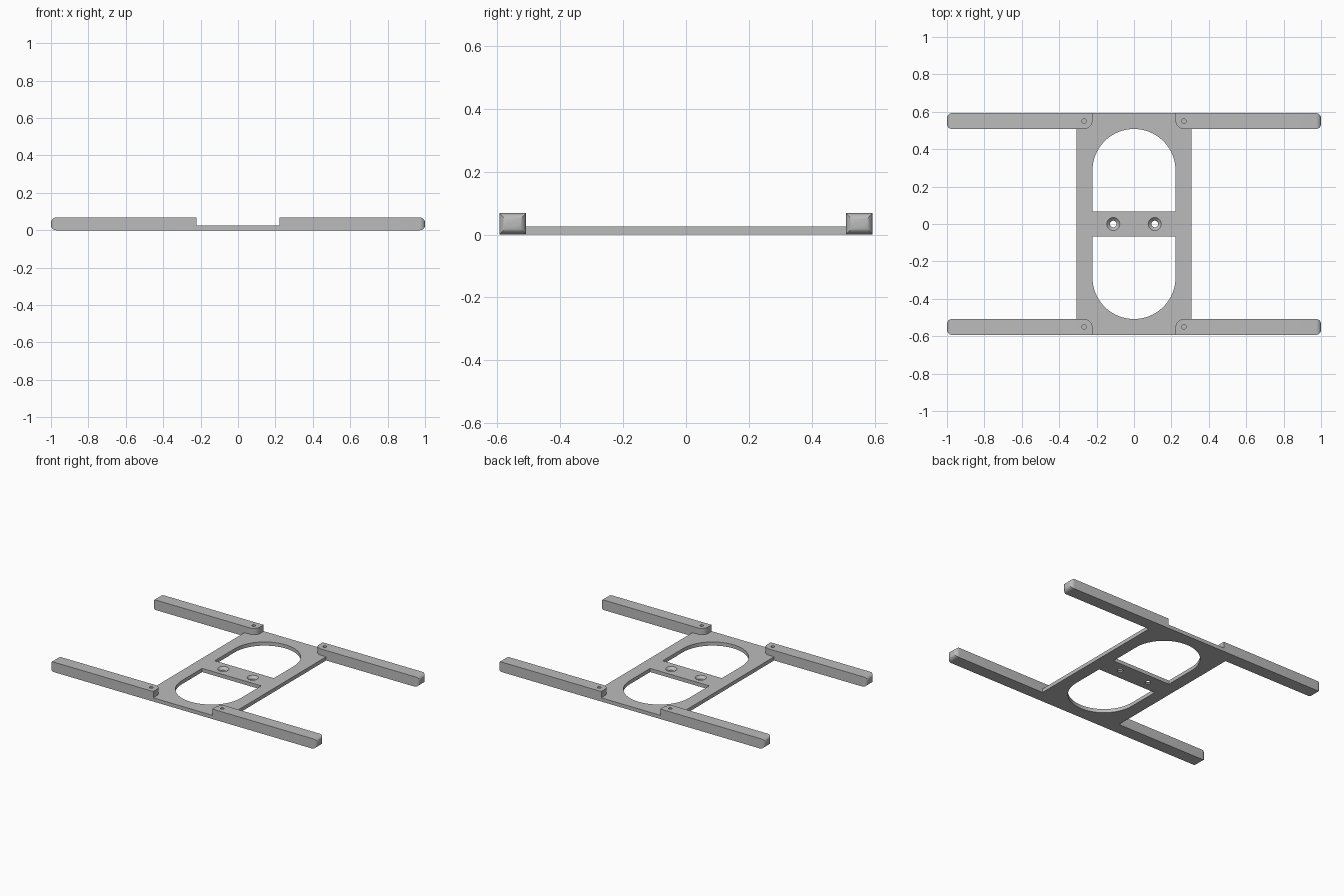
import bpy
import bmesh
from math import cos, sin, pi

default = bpy.data.objects.get("Cube")
if default:
    bpy.data.objects.remove(default, do_unlink=True)

HALF_Y = 0.593       # outer edge of the frame
ARM_IN_Y = 0.508     # inner edge of the arms
PLATE_X = 0.307
WINDOW_X = 0.222
PLATE_H = 0.025
ARM_H = 0.068

grey = bpy.data.materials.new("plain grey")
grey.use_nodes = True
colour = (0.5, 0.5, 0.5, 1)
grey.diffuse_color = colour
grey.node_tree.nodes["Principled BSDF"].inputs["Base Color"].default_value = colour


def make_object(name, bm):
    bmesh.ops.recalc_face_normals(bm, faces=bm.faces)
    mesh = bpy.data.meshes.new(name)
    bm.to_mesh(mesh)
    bm.free()
    mesh.materials.append(grey)
    obj = bpy.data.objects.new(name, mesh)
    bpy.context.collection.objects.link(obj)
    return obj


def prism(name, outline, z0, z1):
    bm = bmesh.new()
    face = bm.faces.new([bm.verts.new((x, y, z0)) for x, y in outline])
    top = bmesh.ops.extrude_face_region(bm, geom=[face])["geom"]
    verts = [v for v in top if isinstance(v, bmesh.types.BMVert)]
    bmesh.ops.translate(bm, vec=(0, 0, z1 - z0), verts=verts)
    return make_object(name, bm)


def cone(name, x, y, z0, z1, r0, r1):
    bm = bmesh.new()
    bmesh.ops.create_cone(bm, cap_ends=True, segments=32, radius1=r0, radius2=r1, depth=z1 - z0)
    bmesh.ops.translate(bm, vec=(x, y, (z0 + z1) / 2), verts=bm.verts)
    return make_object(name, bm)


def arm(name, sx, sy):
    bm = bmesh.new()
    bmesh.ops.create_cube(bm, size=1)
    for v in bm.verts:
        v.co.x = 1 if v.co.x > 0 else WINDOW_X
        v.co.y = HALF_Y if v.co.y > 0 else ARM_IN_Y
        v.co.z = ARM_H if v.co.z > 0 else 0
    # Soft tip and a rounded inner corner
    tip = [e for e in bm.edges if all(v.co.x > 0.9 for v in e.verts)]
    bmesh.ops.bevel(bm, geom=tip, offset=0.027, segments=8, profile=0.5, affect='EDGES')
    inner = [e for e in bm.edges if all(v.co.x < 0.3 and v.co.y < 0.55 for v in e.verts)]
    bmesh.ops.bevel(bm, geom=inner, offset=0.045, segments=10, profile=0.5, affect='EDGES')
    for v in bm.verts:
        v.co.x *= sx
        v.co.y *= sy
    return make_object(name, bm)


def combine(target, tools, operation):
    for tool in tools:
        mod = target.modifiers.new(tool.name, 'BOOLEAN')
        mod.operation = operation
        mod.solver = 'EXACT'
        mod.object = tool
    bpy.context.view_layer.update()
    depsgraph = bpy.context.evaluated_depsgraph_get()
    result = bpy.data.meshes.new_from_object(target.evaluated_get(depsgraph))
    target.modifiers.clear()
    target.data = result
    for tool in tools:
        bpy.data.objects.remove(tool, do_unlink=True)


# Flat centre plate with four arms
frame = prism("frame_with_arms",
              [(-PLATE_X, -HALF_Y), (PLATE_X, -HALF_Y), (PLATE_X, HALF_Y), (-PLATE_X, HALF_Y)],
              0, PLATE_H)
corners = [(sx, sy) for sx in (-1, 1) for sy in (-1, 1)]
combine(frame, [arm("arm", sx, sy) for sx, sy in corners], 'UNION')

cutters = []
# Arched windows on both sides of the crossbar
for s in (-1, 1):
    arch = [(WINDOW_X * cos(pi * i / 40), s * (0.286 + WINDOW_X * sin(pi * i / 40)))
            for i in range(41)]
    outline = [(WINDOW_X, s * 0.068)] + arch + [(-WINDOW_X, s * 0.068)]
    cutters.append(prism("window_cutter", outline, -0.1, 0.1))

# Countersunk screw holes in the crossbar
for s in (-1, 1):
    cutters.append(cone("screw_hole_cutter", s * 0.111, 0, -0.1, 0.1, 0.018, 0.018))
    cutters.append(cone("countersink_cutter", s * 0.111, 0, 0.007, 0.027, 0.017, 0.037))

# Blind pin holes at the arm roots
for sx, sy in corners:
    cutters.append(cone("pin_hole_cutter", sx * 0.267, sy * 0.55, 0.02, 0.1, 0.012, 0.012))
combine(frame, cutters, 'DIFFERENCE')

# Smooth curves, crisp edges
bpy.ops.object.select_all(action='DESELECT')
frame.select_set(True)
bpy.context.view_layer.objects.active = frame
bpy.ops.object.shade_smooth_by_angle(angle=pi / 6)
